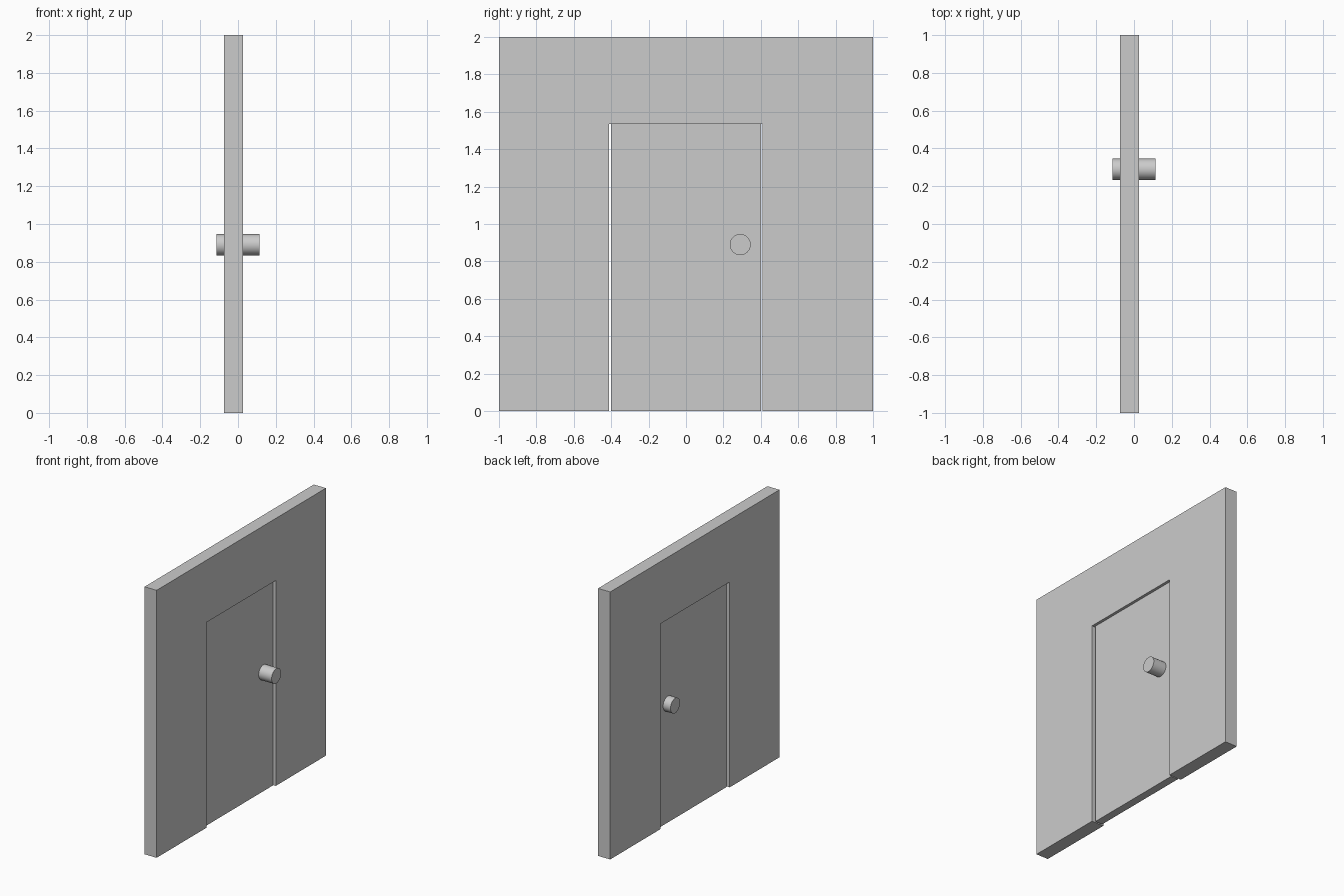
import bpy, bmesh, math

if "Cube" in bpy.data.objects:
    bpy.data.objects.remove(bpy.data.objects["Cube"])

X0, X1 = -0.073, 0.027      # wall thickness range
OPEN_L, OPEN_R, OPEN_TOP = -0.412, 0.408, 1.535
RECESS = 0.02


def add_object(name, bm):
    bmesh.ops.recalc_face_normals(bm, faces=bm.faces)
    mesh = bpy.data.meshes.new(name)
    bm.to_mesh(mesh)
    bm.free()
    obj = bpy.data.objects.new(name, mesh)
    bpy.context.collection.objects.link(obj)
    return obj


def extruded(name, outline, x0, x1):
    """Extrude a (y, z) outline along x."""
    bm = bmesh.new()
    face = bm.faces.new([bm.verts.new((x0, y, z)) for y, z in outline])
    ext = bmesh.ops.extrude_face_region(bm, geom=[face])
    verts = [v for v in ext["geom"] if isinstance(v, bmesh.types.BMVert)]
    bmesh.ops.translate(bm, verts=verts, vec=(x1 - x0, 0, 0))
    return add_object(name, bm)


# wall with a doorway open at the floor
extruded("wall", [(-1, 0), (OPEN_L, 0), (OPEN_L, OPEN_TOP), (OPEN_R, OPEN_TOP),
                  (OPEN_R, 0), (1, 0), (1, 2), (-1, 2)], X0, X1)

# door leaf, slightly thinner than the wall
extruded("door", [(-0.401, 0), (0.401, 0), (0.401, OPEN_TOP - 0.001),
                  (-0.401, OPEN_TOP - 0.001)], X0 + RECESS, X1 - RECESS)

# round knob passing through the door
bpy.ops.mesh.primitive_cylinder_add(vertices=32, radius=0.056, depth=0.228,
                                    location=(0, 0.29, 0.89),
                                    rotation=(0, math.pi / 2, 0))
knob = bpy.context.object
knob.name = "door_knob"
bpy.ops.object.shade_smooth_by_angle(angle=math.radians(30))
